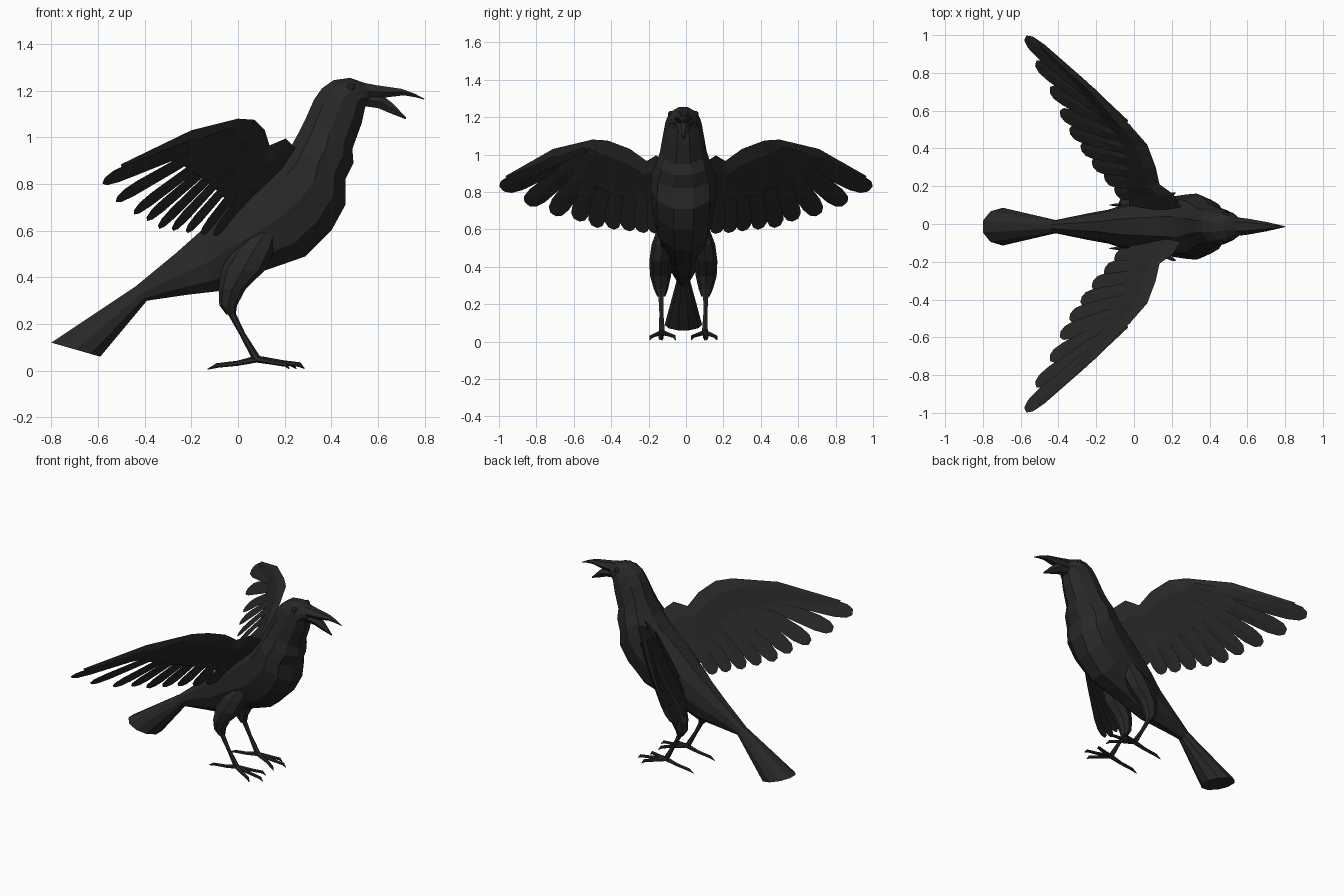
import bpy, bmesh, math
from mathutils import Vector

cube = bpy.data.objects.get("Cube")
if cube:
    bpy.data.objects.remove(cube, do_unlink=True)

plumage = bpy.data.materials.new("charcoal_black")
plumage.use_nodes = True
COLOUR = (0.021, 0.021, 0.021, 1)
plumage.diffuse_color = COLOUR
shader = plumage.node_tree.nodes["Principled BSDF"]
shader.inputs["Base Color"].default_value = COLOUR
shader.inputs["Roughness"].default_value = 0.8

BODY_Y = -0.014  # the trunk sits slightly to the right of the wing span's middle


def add_loft(bm, rings):
    """Skin a list of equal-sized point rings and cap both ends."""
    loops = [[bm.verts.new(p) for p in ring] for ring in rings]
    count = len(loops[0])
    for a, b in zip(loops, loops[1:]):
        for i in range(count):
            j = (i + 1) % count
            bm.faces.new((a[i], a[j], b[j], b[i]))
    bm.faces.new(loops[0][::-1])
    bm.faces.new(loops[-1])


def make_part(name, lofts, mirrored=False, y=BODY_Y):
    """Turn one or more lofts into a flat-shaded object."""
    bm = bmesh.new()
    for rings in lofts:
        add_loft(bm, rings)
    bmesh.ops.recalc_face_normals(bm, faces=bm.faces)
    mesh = bpy.data.meshes.new(name)
    bm.to_mesh(mesh)
    bm.free()
    mesh.materials.append(plumage)
    obj = bpy.data.objects.new(name, mesh)
    obj.location.y = y
    bpy.context.collection.objects.link(obj)
    if mirrored:
        mod = obj.modifiers.new("Mirror", "MIRROR")
        mod.use_axis = (False, True, False)
        mod.use_mirror_merge = False


def oval(centre, u, v, sides, start=0.0):
    """Ring of points around a centre, spanned by two half-axes."""
    angles = [(k + start) * math.tau / sides for k in range(sides)]
    return [centre + u * math.cos(a) + v * math.sin(a) for a in angles]


def profile_ring(xt, zt, xb, zb, half_width, sides):
    """Oval between a top and a bottom point on the centre plane."""
    top, bottom = Vector((xt, 0, zt)), Vector((xb, 0, zb))
    up = (top - bottom) / 2 / math.cos(math.pi / sides)
    return oval((top + bottom) / 2, up, Vector((0, half_width, 0)), sides, 0.5)


def tube(points, radii, sides=6):
    """Rings following a path with changing thickness."""
    pts = [Vector(p) for p in points]
    rings = []
    for i, (p, r) in enumerate(zip(pts, radii)):
        d = (pts[min(i + 1, len(pts) - 1)] - pts[max(i - 1, 0)]).normalized()
        u = d.cross(Vector((0, 1, 0))).normalized()
        rings.append(oval(p, u * r, d.cross(u) * r, sides))
    return rings


# Body, from the fanned tail to the forehead: top x z, bottom x z, half width
body = [
    (-.80, .12, -.59, .06, .10), (-.44, .36, -.39, .30, .035),
    (-.27, .50, -.22, .325, .07), (-.18, .58, -.09, .34, .09),
    (-.08, .67, .06, .41, .13), (.05, .80, .29, .49, .155),
    (.15, .88, .40, .60, .17), (.20, .93, .46, .71, .175),
    (.23, .965, .46, .82, .17), (.26, 1.02, .495, .89, .145),
    (.29, 1.08, .49, .95, .125), (.325, 1.16, .53, 1.06, .108),
    (.36, 1.21, .545, 1.13, .097), (.41, 1.245, .555, 1.15, .087),
    (.48, 1.255, .56, 1.15, .07), (.55, 1.23, .57, 1.15, .045),
]
make_part("body_head_and_tail", [[profile_ring(*s, 10) for s in body]])

# Open beak
upper_beak = [
    (.53, 1.235, .55, 1.165, .05), (.60, 1.222, .61, 1.168, .042),
    (.70, 1.208, .71, 1.18, .024), (.755, 1.188, .76, 1.172, .012),
    (.80, 1.165, .797, 1.162, .002),
]
lower_beak = [
    (.53, 1.19, .53, 1.135, .045), (.62, 1.178, .60, 1.125, .036),
    (.66, 1.148, .66, 1.10, .022), (.72, 1.086, .72, 1.077, .004),
]
make_part("upper_beak", [[profile_ring(*s, 6) for s in upper_beak]])
make_part("lower_beak", [[profile_ring(*s, 6) for s in lower_beak]])

# Eyes: depth and radius of each ring
eye = [(.05, .022), (.075, .018), (.082, .008)]
make_part("eyes", [[oval(Vector((.485, y, 1.213)), Vector((r, 0, 0)), Vector((0, 0, r)), 8)
                    for y, r in eye]], True)

# Thighs: centre x y z, radius along x, radius along y
thigh = [
    (.12, .09, .60, .05, .05), (.07, .105, .52, .09, .065),
    (.02, .12, .43, .095, .062), (-.025, .122, .35, .058, .056),
    (-.042, .12, .28, .038, .038), (-.03, .118, .24, .02, .022),
]
make_part("thighs", [[oval(Vector((x, y, z)), Vector((rx, 0, 0)), Vector((0, ry, 0)), 8)
                      for x, y, z, rx, ry in thigh]], True)

# Shins and clawed feet
ankle = (.08, .115, .05)
make_part("shins", [tube([(-.04, .12, .27), (.02, .118, .155), ankle],
                         [.017, .012, .018])], True)
toes = [
    [(.17, .08, .038), (.23, .05, .028), (.25, .042, .008)],
    [(.19, .12, .034), (.265, .125, .026), (.285, .125, .008)],
    [(.15, .15, .036), (.205, .173, .026), (.22, .18, .008)],
    [(.0, .115, .032), (-.09, .115, .022), (-.13, .115, .006)],
]
make_part("toes", [tube([ankle] + toe, [.015, .011, .010, .002]) for toe in toes], True)

# Wing arm: leading edge point and trailing point of each station
wing_normal = Vector((-.314, -.246, .223)).normalized()
stations = [
    ((.25, .09, .95), (-.02, .08, .63)), ((.205, .16, .995), (-.03, .15, .67)),
    ((.135, .21, .965), (-.04, .21, .72)), ((.115, .30, 1.03), (-.08, .31, .76)),
    ((.07, .42, 1.075), (-.13, .44, .81)), ((0, .50, 1.08), (-.19, .56, .85)),
    ((-.20, .71, 1.03), (-.27, .69, .90)), ((-.50, .965, .885), (-.49, .92, .855)),
]
arm = []
for lead, trail in stations:
    lead, trail = Vector(lead), Vector(trail)
    ridge = lead.lerp(trail, 0.25)
    bulge = wing_normal * min(0.02, (lead - trail).length * 0.1)
    arm.append([lead, ridge + bulge, trail, ridge - bulge])
make_part("wing_arms", [arm], True, 0)

# Flight feathers, outermost first: root and tip
feathers = [
    ((-.04, .53, 1.02), (-.575, .985, .815)), ((-.02, .50, 1.02), (-.52, .85, .735)),
    ((0, .47, 1.01), (-.445, .71, .68)), ((.02, .43, 1.0), (-.39, .585, .65)),
    ((.04, .38, .99), (-.34, .49, .615)), ((.06, .33, .97), (-.28, .40, .605)),
    ((.08, .27, .94), (-.22, .315, .595)), ((.10, .22, .92), (-.155, .24, .585)),
    ((.13, .16, .90), (-.10, .17, .58)),
]
blade_normal = Vector((-.6, -.4, .65))  # vanes lie flatter than the arm and overlap
outline = [(0, .5), (.45, .9), (.84, 1), (.95, .8), (1, .35)]
blades = []
for i, (root, tip) in enumerate(feathers):
    root, tip = Vector(root), Vector(tip)
    across = blade_normal.cross(tip - root).normalized()
    normal = (tip - root).cross(across).normalized()
    half_width = 0.056 - 0.0012 * i
    rings = []
    for t, w in outline:
        p = root.lerp(tip, t)
        side = across * half_width * w
        quill = normal * 0.007 * (1.2 - t)
        rings.append([p + side, p + quill, p - side, p - quill])
    blades.append(rings)
make_part("flight_feathers", blades, True, 0)
